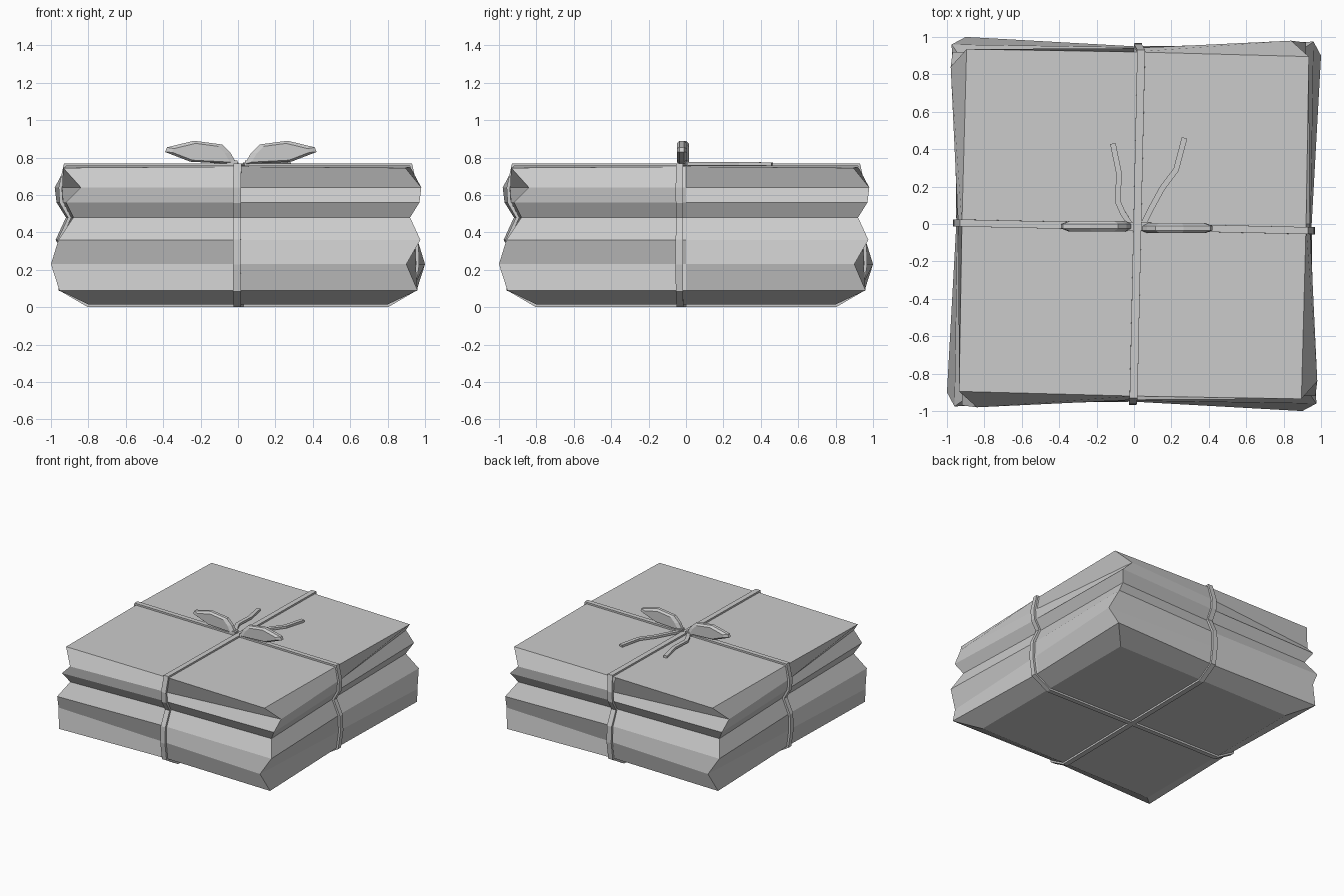
import bpy, bmesh
from mathutils import Vector

if "Cube" in bpy.data.objects:
    bpy.data.objects.remove(bpy.data.objects["Cube"])


def make(name, verts, faces):
    me = bpy.data.meshes.new(name)
    bm = bmesh.new()
    vs = [bm.verts.new(v) for v in verts]
    for f in faces:
        bm.faces.new([vs[i] for i in f])
    bmesh.ops.recalc_face_normals(bm, faces=bm.faces)
    bm.to_mesh(me)
    bm.free()
    ob = bpy.data.objects.new(name, me)
    bpy.context.collection.objects.link(ob)
    return ob


def loft(name, rings, closed=False):
    n = len(rings[0])
    m = len(rings)
    faces = []
    for r in range(m if closed else m - 1):
        a, b = r * n, ((r + 1) % m) * n
        faces += [(a + i, a + (i + 1) % n, b + (i + 1) % n, b + i) for i in range(n)]
    if not closed:
        faces += [tuple(range(n)), tuple(range((m - 1) * n, m * n))]
    return make(name, [v for ring in rings for v in ring], faces)


def ribbon(name, pts, width, thick, side=None, closed=False):
    pts = [Vector(p) for p in pts]
    n = len(pts)
    rings = []
    for i, p in enumerate(pts):
        a = pts[(i - 1) % n] if closed or i else p
        b = pts[(i + 1) % n] if closed or i < n - 1 else p
        # bisect the two adjoining segments for an even mitre
        t = ((p - a).normalized() + (b - p).normalized()).normalized()
        s = Vector(side) if side else t.cross(Vector((0, 0, 1))).normalized()
        u = t.cross(s).normalized()
        rings.append([p + s * (width / 2 * e) + u * (thick / 2 * f)
                      for e, f in ((-1, -1), (1, -1), (1, 1), (-1, 1))])
    return loft(name, rings, closed)


# Folded stack: front-left corner x, y, height, and mid-edge distance per fold
folds = [(-.80, -.80, .015, .80), (-.955, -.96, .09, .93), (-1.0, -.90, .23, .95),
         (-.96, -.975, .36, .945), (-.88, -.92, .48, .89), (-.92, -.97, .56, .935),
         (-.84, -.98, .64, .94), (-.935, -.895, .745, .92)]
rings = []
for x, y, z, d in folds:
    ring, mx, my = [], 0, -d
    for k in range(4):
        ring += [(x, y, z), (mx, my, z + (.007 if z > .7 else 0))]
        x, y, mx, my = -y, x, -my, mx
    rings.append(ring)
loft("folded_stack", rings)

# Crossed string loops that follow the mid-edge profile
side_path = [(d + .01, z) for _, _, z, d in folds[1:-1]]
half = [(.80, .009)] + side_path + [(.925, .761)]
path = [(-d, z) for d, z in half] + [(d, z) for d, z in reversed(half)]
ribbon("string_lengthwise", [(.018 + .022 * d if z > .7 else .008 + .015 * d, d, z)
                             for d, z in path], .042, .018, (1, 0, 0), True)
ribbon("string_crosswise", [(d, -.015 - .022 * d, z)
                            for d, z in path], .038, .018, (0, 1, 0), True)

# Bow loops: flattened leaf shapes with a bevelled rim
leaf = [(.0, .765), (.25, .778), (.385, .83), (.375, .855), (.23, .89), (.08, .87), (.035, .825)]
for name, sx, ox, oy in (("bow_loop_left", -1, -.005, -.012), ("bow_loop_right", 1, .035, -.022)):
    layers = []
    for y, s in ((-.027, .8), (-.012, 1), (.012, 1), (.027, .8)):
        layers.append([(ox + sx * (.19 + (x - .19) * s), oy + y, .82 + (z - .82) * s)
                       for x, z in leaf])
    loft(name, layers)

# Loose string ends lying on top
ribbon("string_end_left", [(-.01, -.02, .765), (-.06, .06, .768), (-.087, .12, .768),
                           (-.08, .27, .768), (-.113, .43, .765)], .03, .018)
ribbon("string_end_right", [(.04, -.02, .765), (.09, .08, .768), (.15, .19, .768),
                            (.225, .29, .768), (.27, .46, .765)], .03, .018)

# Knot where the strings cross
for name, x in (("knot_left", -.03), ("knot_right", .065)):
    ribbon(name, [(x - .028, -.012, .77), (x + .028, -.012, .77)], .044, .03, (0, 1, 0))
